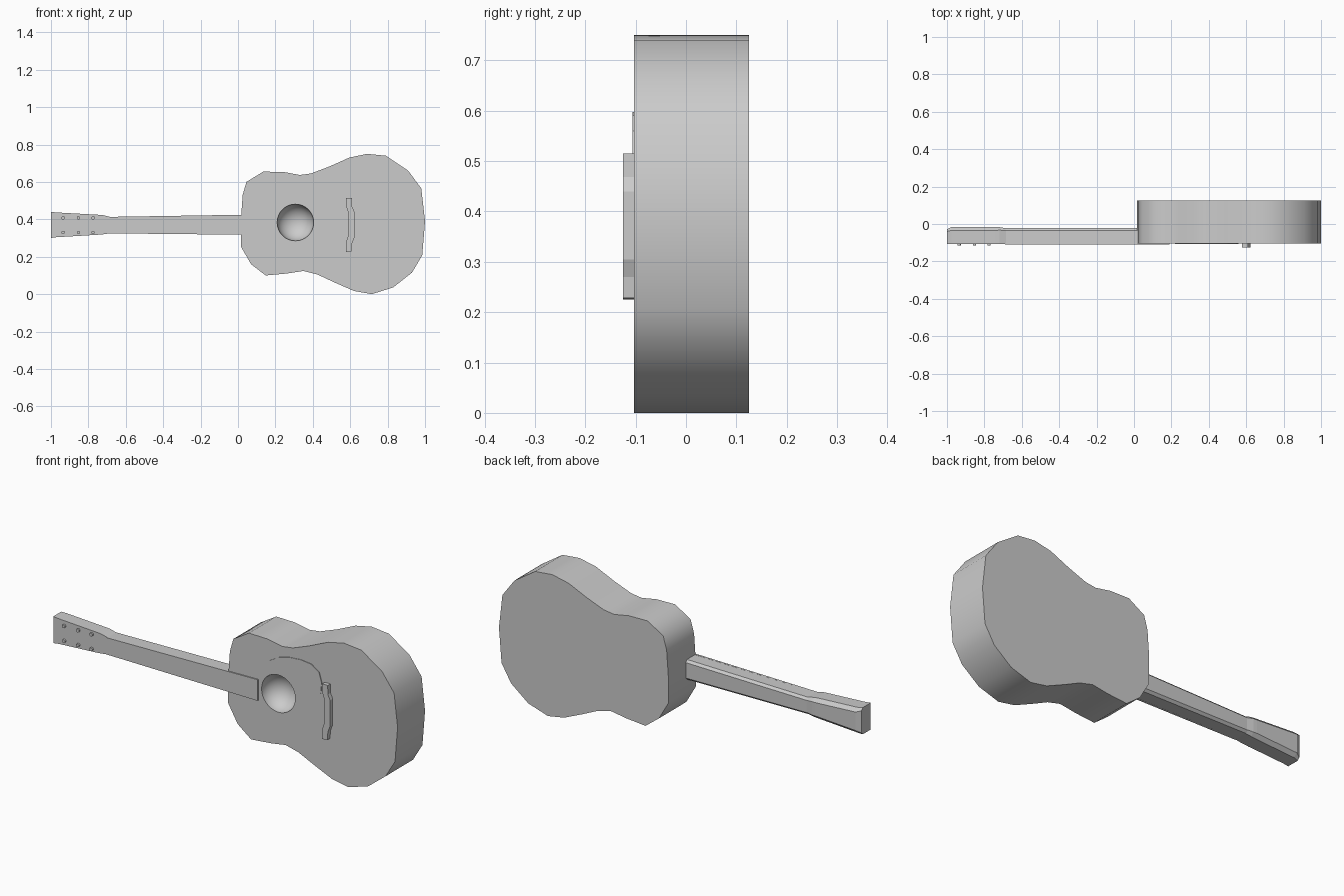
import bpy, bmesh, math

if "Cube" in bpy.data.objects:
    bpy.data.objects.remove(bpy.data.objects["Cube"])

HOLE = (0.307, 0.383)
HOLE_R = 0.098


def finish(name, bm, smooth=None):
    bmesh.ops.recalc_face_normals(bm, faces=bm.faces)
    me = bpy.data.meshes.new(name)
    bm.to_mesh(me)
    bm.free()
    ob = bpy.data.objects.new(name, me)
    bpy.context.collection.objects.link(ob)
    if smooth:
        smooth_by_angle(ob, smooth)
    return ob


def smooth_by_angle(ob, deg):
    bpy.ops.object.select_all(action='DESELECT')
    ob.select_set(True)
    bpy.context.view_layer.objects.active = ob
    bpy.ops.object.shade_smooth_by_angle(angle=math.radians(deg))


def plate(name, outline, y_front, y_back, smooth=None):
    """Extrude an (x, z) outline along y."""
    bm = bmesh.new()
    face = bm.faces.new([bm.verts.new((x, y_front, z)) for x, z in outline])
    out = bmesh.ops.extrude_face_region(bm, geom=[face])
    moved = [v for v in out['geom'] if isinstance(v, bmesh.types.BMVert)]
    bmesh.ops.translate(bm, verts=moved, vec=(0, y_back - y_front, 0))
    return finish(name, bm, smooth)


def loft(name, sections):
    """Loft along x through (x, z_low, z_high, y_front, y_back, chamfer)."""
    bm = bmesh.new()
    rings = []
    for x, lo, hi, yf, yb, c in sections:
        pts = [(yf, lo), (yb - c, lo), (yb, lo + c), (yb, hi - c), (yb - c, hi), (yf, hi)]
        rings.append([bm.verts.new((x, y, z)) for y, z in pts])
    for a, b in zip(rings, rings[1:]):
        for i in range(6):
            j = (i + 1) % 6
            bm.faces.new((a[i], a[j], b[j], b[i]))
    bm.faces.new(rings[0])
    bm.faces.new(rings[-1])
    return finish(name, bm)


# Body
outline = [
    (0.015, 0.255), (0.015, 0.39), (0.025, 0.53), (0.045, 0.60), (0.135, 0.655),
    (0.245, 0.653), (0.33, 0.637), (0.39, 0.645), (0.49, 0.683), (0.595, 0.73),
    (0.69, 0.75), (0.79, 0.74), (0.91, 0.66), (0.98, 0.565), (1.0, 0.39),
    (0.985, 0.207), (0.93, 0.115), (0.83, 0.036), (0.715, 0.0), (0.62, 0.017),
    (0.515, 0.063), (0.425, 0.105), (0.35, 0.124), (0.26, 0.11), (0.148, 0.10),
    (0.07, 0.16)]
body = plate("body", outline, -0.103, 0.125)

# Sound hole, a rounded recess
bm = bmesh.new()
bmesh.ops.create_uvsphere(bm, u_segments=32, v_segments=16, radius=HOLE_R)
bmesh.ops.scale(bm, verts=bm.verts, vec=(1, 0.9, 1))
bmesh.ops.translate(bm, verts=bm.verts, vec=(HOLE[0], -0.103, HOLE[1]))
cutter = finish("sound_hole_cutter", bm)
cutter.hide_render = True
mod = body.modifiers.new("sound_hole", 'BOOLEAN')
mod.operation = 'DIFFERENCE'
mod.solver = 'EXACT'
mod.object = cutter
bpy.context.view_layer.objects.active = body
bpy.ops.object.modifier_apply(modifier=mod.name)
bpy.data.objects.remove(cutter)
smooth_by_angle(body, 50)

# Pickguard, wrapping the edge of the hole
guard = [(0.22, 0.51), (0.25, 0.54), (0.31, 0.575), (0.374, 0.592), (0.44, 0.597),
         (0.50, 0.59), (0.545, 0.56), (0.56, 0.51), (0.555, 0.45), (0.50, 0.41)]
for k in range(13):
    a = math.radians(10 + k * 10)
    guard.append((HOLE[0] + (HOLE_R + 0.003) * math.cos(a),
                  HOLE[1] + (HOLE_R + 0.003) * math.sin(a)))
plate("pickguard", guard, -0.106, -0.10)

# Bridge
plate("bridge", [
    (0.577, 0.515), (0.578, 0.47), (0.588, 0.44), (0.588, 0.31), (0.577, 0.275),
    (0.577, 0.225), (0.607, 0.228), (0.61, 0.27), (0.623, 0.305), (0.623, 0.44),
    (0.61, 0.468), (0.609, 0.515)], -0.125, -0.10)

# Neck and fretboard
loft("neck", [(-0.69, 0.325, 0.413, -0.10, -0.022, 0.012),
              (0.06, 0.318, 0.424, -0.10, -0.022, 0.012)])
plate("fretboard", [(-0.69, 0.325), (-0.69, 0.413), (0.19, 0.427), (0.19, 0.316)],
      -0.109, -0.099)

# Headstock, flaring toward the tip
loft("headstock", [(-1.0, 0.30, 0.44, -0.106, -0.028, 0.012),
                   (-0.975, 0.304, 0.437, -0.106, -0.016, 0.018),
                   (-0.74, 0.318, 0.424, -0.106, -0.016, 0.018),
                   (-0.72, 0.32, 0.422, -0.106, -0.017, 0.016),
                   (-0.68, 0.326, 0.412, -0.106, -0.023, 0.012)])

# Tuning pegs
for i, x in enumerate((-0.935, -0.853, -0.775)):
    for side, z in (("upper", 0.408), ("lower", 0.33)):
        ring = [(x + 0.009 * math.cos(t * math.tau / 12),
                 z + 0.009 * math.sin(t * math.tau / 12)) for t in range(12)]
        plate(f"peg_{side}_{i + 1}", ring, -0.115, -0.10, 40)
